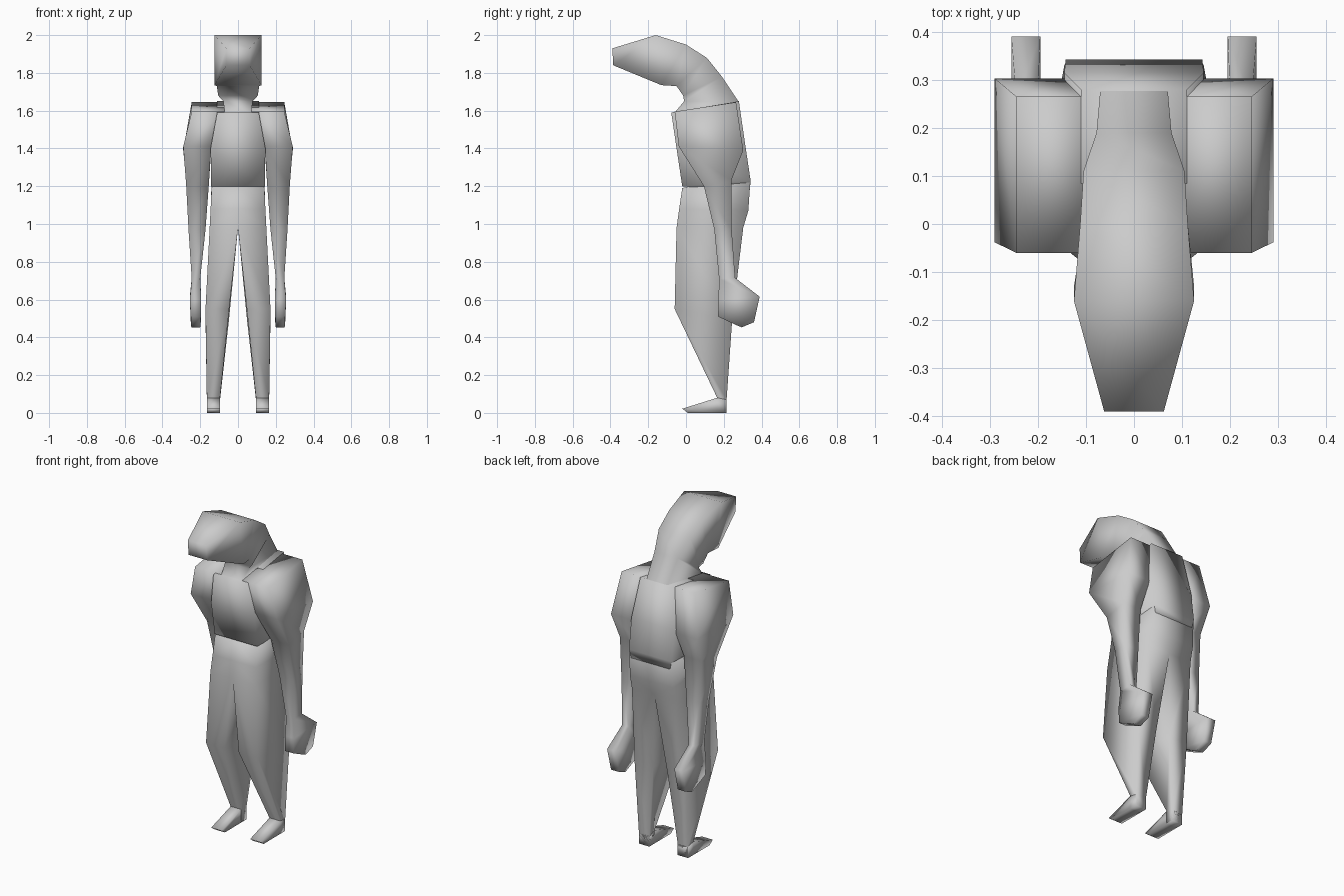
import bpy, bmesh

grey = bpy.data.materials.new("plain grey")
grey.diffuse_color = (0.6, 0.6, 0.6, 1)


def loft(name, sections, mirror=False, cap_start=True, cap_end=True):
    """Four-sided tube. Section: inner x, outer x, front (y, z), back (y, z)."""
    bm = bmesh.new()
    rings = []
    for xi, xo, (yf, zf), (yb, zb) in sections:
        rings.append([bm.verts.new(p) for p in
                      ((xi, yf, zf), (xo, yf, zf), (xo, yb, zb), (xi, yb, zb))])
    for a, b in zip(rings, rings[1:]):
        for i in range(4):
            j = (i + 1) % 4
            bm.faces.new((a[i], a[j], b[j], b[i]))
    if cap_start:
        bm.faces.new(rings[0])
    if cap_end:
        bm.faces.new(rings[-1][::-1])
    bmesh.ops.recalc_face_normals(bm, faces=bm.faces)
    # faces on the centre plane would end up inside the body
    inside = [f for f in bm.faces if all(abs(v.co.x) < 1e-5 for v in f.verts)]
    bmesh.ops.delete(bm, geom=inside, context='FACES')
    for f in bm.faces:
        f.smooth = True
    me = bpy.data.meshes.new(name)
    bm.to_mesh(me)
    bm.free()
    me.materials.append(grey)
    ob = bpy.data.objects.new(name, me)
    bpy.context.collection.objects.link(ob)
    if mirror:
        ob.modifiers.new("mirror", 'MIRROR')
    return ob


# head and neck, from the face to the nape (front = underside, back = top)
loft("head_and_neck", [
    (-.062, .062, (-.385, 1.84), (-.39, 1.93)),
    (-.125, .125, (-.13, 1.735), (-.16, 2.0)),
    (-.112, .112, (-.05, 1.73), (0, 1.95)),
    (-.105, .105, (-.015, 1.68), (.11, 1.88)),
    (-.078, .078, (-.01, 1.65), (.19, 1.78)),
    (-.07, .07, (-.06, 1.59), (.28, 1.645)),
], cap_end=False)

# torso, its last ring tucked in under the chest
loft("torso", [
    (-.11, .11, (-.078, 1.59), (.28, 1.65)),
    (-.145, .145, (-.05, 1.4), (.315, 1.41)),
    (-.142, .142, (-.02, 1.2), (.342, 1.23)),
    (-.13, .13, (.04, 1.195), (.338, 1.18)),
])

# arms with hands
loft("arms", [
    (.07, .245, (-.06, 1.595), (.265, 1.645)),
    (.142, .29, (-.038, 1.41), (.303, 1.39)),
    (.155, .274, (.095, 1.2), (.24, 1.23)),
    (.172, .262, (.15, .97), (.242, .97)),
    (.2, .245, (.175, .71), (.26, .715)),
    (.195, .255, (.172, .6), (.39, .615)),
    (.197, .25, (.17, .51), (.36, .48)),
    (.2, .247, (.27, .463), (.295, .453)),
], mirror=True)

# hips and legs
loft("legs", [
    (0, .13, (.04, 1.205), (.33, 1.24)),
    (0, .14, (-.02, 1.19), (.34, 1.22)),
    (0, .145, (-.036, 1.08), (.33, 1.07)),
    (0, .15, (-.05, .98), (.303, .98)),
    (.047, .172, (-.06, .55), (.245, .5)),
    (.095, .165, (.165, .08), (.215, .07)),
    (.095, .163, (.165, .005), (.215, .003)),
], mirror=True, cap_start=False)

# feet, from heel to toe (front = sole, back = top)
loft("feet", [
    (.095, .165, (.215, 0), (.215, .07)),
    (.095, .165, (.165, 0), (.165, .08)),
    (.095, .165, (.01, 0), (-.02, .022)),
], mirror=True)
